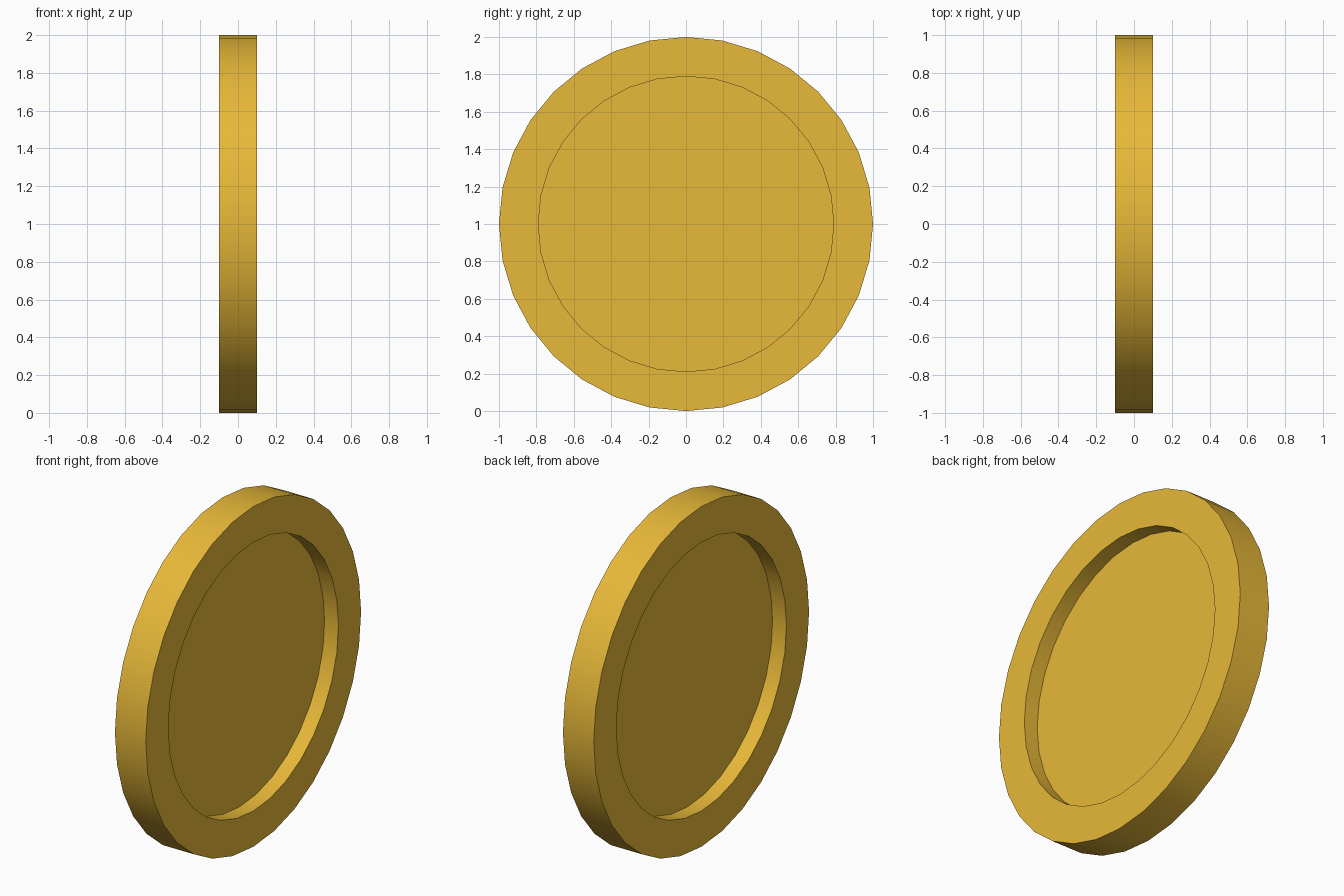
import bpy, math

if "Cube" in bpy.data.objects:
    bpy.data.objects.remove(bpy.data.objects["Cube"])

SIDES = 32
RADIUS, INNER, HALF, FLOOR = 1.0, 0.79, 0.10, 0.01

# Half section of the disc: raised rim and recessed floor on both faces
section = [(INNER, -FLOOR), (INNER, -HALF), (RADIUS, -HALF),
           (RADIUS, HALF), (INNER, HALF), (INNER, FLOOR)]

# Spin the section round the x axis
verts, faces = [], []
n = len(section)
for i in range(SIDES):
    a = 2 * math.pi * i / SIDES
    verts += [(x, r * math.sin(a), 1 + r * math.cos(a)) for r, x in section]
    j = (i + 1) % SIDES
    faces += [(i*n + k, i*n + k + 1, j*n + k + 1, j*n + k) for k in range(n - 1)]

# Recessed floors
faces.append([i * n for i in range(SIDES)])
faces.append([i * n + n - 1 for i in reversed(range(SIDES))])

mesh = bpy.data.meshes.new("coin")
mesh.from_pydata(verts, [], faces)
coin = bpy.data.objects.new("coin", mesh)
bpy.context.collection.objects.link(coin)

# Consistent outward normals, smooth walls with sharp rims
bpy.context.view_layer.objects.active = coin
coin.select_set(True)
bpy.ops.object.mode_set(mode='EDIT')
bpy.ops.mesh.select_all(action='SELECT')
bpy.ops.mesh.normals_make_consistent(inside=False)
bpy.ops.object.mode_set(mode='OBJECT')
bpy.ops.object.shade_smooth_by_angle(angle=math.radians(30))

# Gold
gold = bpy.data.materials.new("gold")
gold.diffuse_color = (0.80, 0.48, 0.04, 1)
gold.use_nodes = True
gold.node_tree.nodes["Principled BSDF"].inputs["Base Color"].default_value = gold.diffuse_color
mesh.materials.append(gold)
